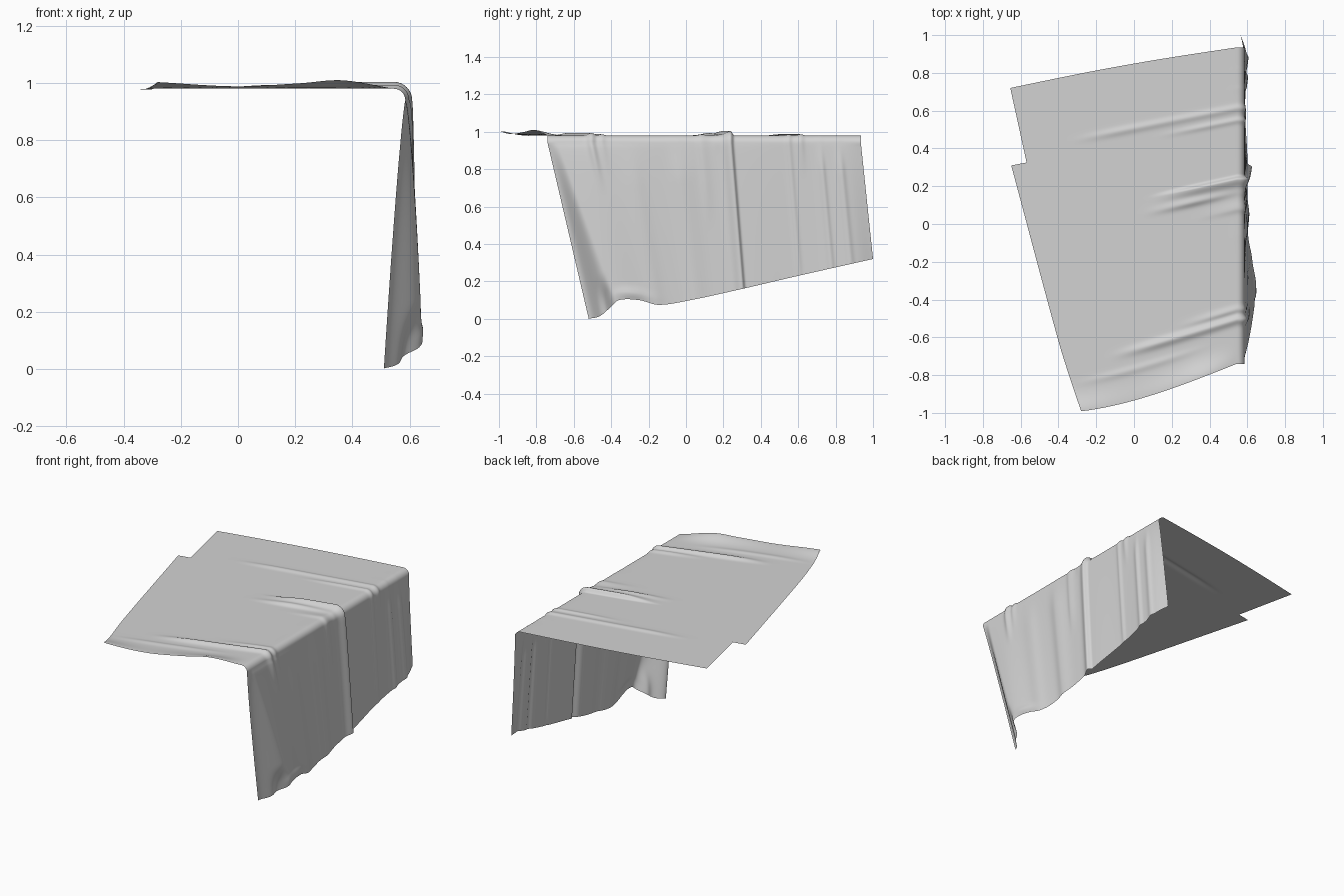
import bpy, math

if "Cube" in bpy.data.objects:
    bpy.data.objects.remove(bpy.data.objects["Cube"])

ROWS, TOP, BEND, HANG = 260, 44, 8, 60
FOLD_X, TOP_Z, R = 0.545, 0.98, 0.04


def lerp(a, b, t):
    return a + (b - a) * t


def smooth(t):
    t = max(0.0, min(1.0, t))
    return t * t * (3 - 2 * t)


def curve(pts, x):
    """Smooth curve through a few (x, value) points."""
    n = len(pts)
    x = max(pts[0][0], min(pts[-1][0], x))
    k = 0
    while k < n - 2 and x > pts[k + 1][0]:
        k += 1

    def slope(i):
        a, b = pts[max(i - 1, 0)], pts[min(i + 1, n - 1)]
        return (b[1] - a[1]) / (b[0] - a[0])
    (x0, y0), (x1, y1) = pts[k], pts[k + 1]
    h = x1 - x0
    t = (x - x0) / h
    return ((2*t**3 - 3*t*t + 1) * y0 + (t**3 - 2*t*t + t) * h * slope(k)
            + (3*t*t - 2*t**3) * y1 + (t**3 - t*t) * h * slope(k + 1))


# Hem outline: position along the side, drop and outward bulge
HEM_Y = [(0, -0.52), (0.11, -0.37), (0.30, -0.10), (0.583, 0.30), (1, 1.0)]
HEM_Z = [(-0.52, 0.0), (-0.46, 0.015), (-0.40, 0.065), (-0.36, 0.10), (-0.25, 0.10),
         (-0.15, 0.075), (0, 0.095), (0.3, 0.16), (0.6, 0.23), (1.0, 0.32)]
HEM_X = [(-0.52, 0.64), (-0.38, 0.645), (-0.2, 0.62), (0, 0.60), (0.2, 0.60),
         (0.36, 0.60), (0.6, 0.588), (0.9, 0.595), (1.0, 0.565)]
LIFT = [(0, 1.1), (0.33, 0.4), (0.6, 0.9), (0.78, 1.4), (1, 0.0)]

# Folds: row, front width, back width, height, start and end (below 0 = top, above 0 = hanging)
FOLDS = [
    (0.140, 0.014, 0.012, 0.014, -0.70, 0.35),
    (0.172, 0.010, 0.012, 0.008, -0.35, 0.25),
    (0.085, 0.012, 0.010, 0.005, -0.90, -0.1),
    (0.410, 0.030, 0.045, 0.012, -0.05, 1.40),
    (0.490, 0.012, 0.020, 0.006, -0.25, 0.60),
    (0.542, 0.012, 0.014, 0.013, -0.52, 0.10),
    (0.585, 0.024, 0.006, 0.024, -0.48, 1.60),
    (0.770, 0.010, 0.008, 0.006, -0.45, 1.20),
    (0.808, 0.012, 0.010, 0.007, -0.90, 0.30),
    (0.870, 0.014, 0.008, 0.009, -0.05, 1.50),
    (0.930, 0.016, 0.010, 0.010, -0.03, 1.50),
    (0.260, 0.040, 0.030, 0.006, -0.03, 1.40),
]


def fold_height(v, q):
    total = 0.0
    for v0, wf, wb, amp, q0, q1 in FOLDS:
        w = wf if v < v0 else wb
        d = (v - v0) / w
        if abs(d) < 4 and q0 < q < q1:
            total += amp * math.exp(-d * d) * smooth((q - q0) / 0.3) * smooth((q1 - q) / 0.35)
    return total


def cloth_row(v):
    """One strand of the cloth, from the free edge over the table edge to the hem."""
    row = []
    xl, yl = lerp(-0.28, -0.655, v), lerp(-0.99, 0.72, v)
    yf = lerp(-0.74, 0.935, v)
    for j in range(TOP):
        s = j / TOP
        x = lerp(xl, FOLD_X, s)
        y = lerp(yl, yf, s) - 0.03 * math.sin(math.pi * s ** 0.8) * math.exp(-v / 0.12)
        if v > 0.8:
            y += 0.012 * math.sin(math.pi * s) * (v - 0.8) / 0.2
        z = TOP_Z + fold_height(v, x - FOLD_X)
        z += 0.021 * curve(LIFT, s) * math.exp(-(v / 0.04) ** 2)
        row.append((x, y, z))
    for j in range(BEND):
        a = j / BEND * math.pi / 2
        r = R + fold_height(v, 0.0)
        row.append((FOLD_X + r * math.sin(a), yf, TOP_Z - R + r * math.cos(a)))
    yh = curve(HEM_Y, v)
    zh = curve(HEM_Z, yh)
    xh = curve(HEM_X, yh)
    for j in range(HANG + 1):
        t = j / HANG
        x0 = FOLD_X + R
        outer = lerp(x0, xh, t ** 0.6) + fold_height(v, t)
        # front edge turns inward under the corner
        inner = x0 - 0.075 * t ** 0.8
        x = lerp(inner, outer, smooth(v / (0.035 + 0.075 * t)))
        # pinched tuck and rolled lip near the low corner
        x -= 0.03 * math.exp(-((yh + 0.42) / 0.025) ** 2) * smooth((t - 0.78) / 0.2)
        x += 0.012 * math.exp(-((yh + 0.28) / 0.09) ** 2 - ((t - 0.96) / 0.03) ** 2)
        row.append((x, lerp(yf, yh, t), lerp(TOP_Z - R, zh, t)))
    return row


def build_sheet(name, rows, mat):
    n = len(rows[0])
    verts = [p for r in rows for p in r]
    faces = [(i*n + j, i*n + j + 1, (i+1)*n + j + 1, (i+1)*n + j)
             for i in range(len(rows) - 1) for j in range(n - 1)]
    me = bpy.data.meshes.new(name)
    me.from_pydata(verts, [], faces)
    me.materials.append(mat)
    ob = bpy.data.objects.new(name, me)
    bpy.context.collection.objects.link(ob)
    for p in me.polygons:
        p.use_smooth = True
    return ob


grey = bpy.data.materials.new("grey_cloth")
grey.diffuse_color = (0.65, 0.65, 0.65, 1)
grey.use_nodes = True
grey.node_tree.nodes["Principled BSDF"].inputs["Base Color"].default_value = grey.diffuse_color

# Main draped cloth
build_sheet("draped_cloth", [cloth_row(i / ROWS) for i in range(ROWS + 1)], grey)

# Folded flap showing past the free edge
OUTER = [(-0.99, -0.28), (-0.85, -0.328), (-0.62, -0.40), (0.31, -0.65)]
flap_rows = []
for i in range(33):
    k = i / 32
    y = lerp(-0.99, 0.31, k)
    lift = 0.021 * math.exp(-(k / 0.06) ** 2)
    inner = lerp(-0.28, -0.565, k) + 0.02 * smooth(k * 6)
    z = TOP_Z - 0.002 + lift
    flap_rows.append([(curve(OUTER, y), y, z), (inner, y + 0.02 * k, z)])
build_sheet("folded_flap", flap_rows, grey)
